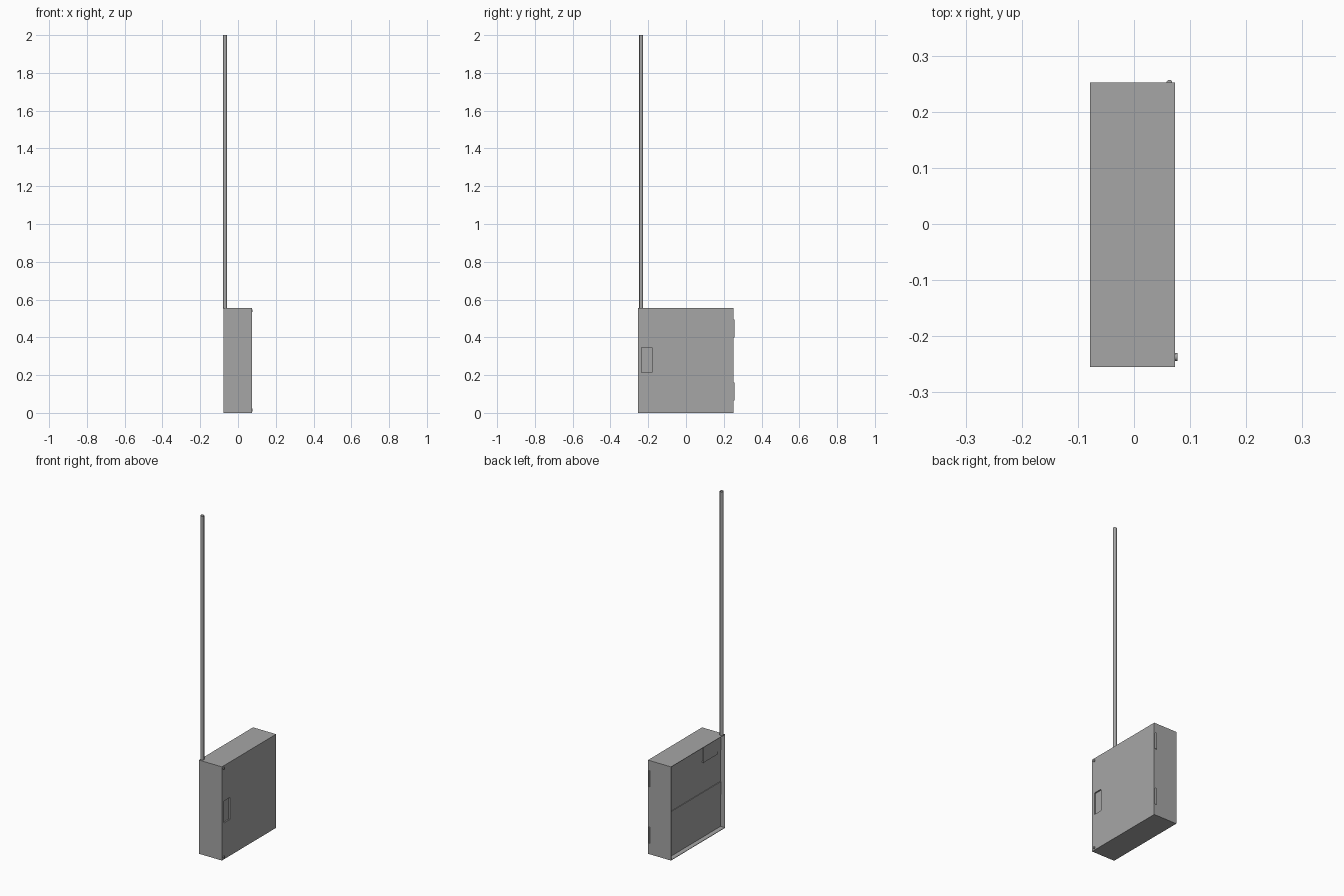
import bpy, bmesh, math
from mathutils import Vector, Matrix

old = bpy.data.objects.get("Cube")
if old:
    bpy.data.objects.remove(old, do_unlink=True)

# Material
steel = bpy.data.materials.new("grey steel")
steel.use_nodes = True
steel.diffuse_color = (0.38, 0.38, 0.38, 1)
steel.node_tree.nodes["Principled BSDF"].inputs["Base Color"].default_value = steel.diffuse_color


def finish(name, bm):
    mesh = bpy.data.meshes.new(name)
    bm.to_mesh(mesh)
    bm.free()
    mesh.materials.append(steel)
    obj = bpy.data.objects.new(name, mesh)
    bpy.context.scene.collection.objects.link(obj)
    return obj


def box_mesh(lo, hi):
    lo, hi = Vector(lo), Vector(hi)
    bm = bmesh.new()
    place = Matrix.Translation((lo + hi) / 2) @ Matrix.Diagonal((*(hi - lo), 1))
    bmesh.ops.create_cube(bm, size=1, matrix=place)
    return bm


def box(name, lo, hi):
    return finish(name, box_mesh(lo, hi))


def cylinder(name, centre, radius, length, axis="Z", sides=16, caps=True):
    turn = Matrix.Rotation(math.pi / 2, 4, "Y") if axis == "X" else Matrix()
    bm = bmesh.new()
    bmesh.ops.create_cone(bm, cap_ends=caps, segments=sides, radius1=radius,
                          radius2=radius, depth=length,
                          matrix=Matrix.Translation(centre) @ turn)
    for f in bm.faces:
        f.smooth = len(f.verts) == 4
    for e in bm.edges:
        e.smooth = not any(len(f.verts) > 4 for f in e.link_faces)
    return finish(name, bm)


LEFT, SEAM, DOOR = -0.078, 0.063, 0.073
FRONT, BACK, TOP = -0.255, 0.252, 0.555
PANEL = LEFT + 0.028

# Cabinet with a shallow recess on its mounting side
bm = box_mesh((LEFT, FRONT, 0), (SEAM, BACK, TOP))
side = min(bm.faces, key=lambda f: f.calc_center_median().x)
bmesh.ops.inset_region(bm, faces=[side], thickness=0.004)
inner = bmesh.ops.extrude_discrete_faces(bm, faces=[side])["faces"][0]
bmesh.ops.translate(bm, verts=inner.verts, vec=(PANEL - LEFT, 0, 0))
finish("cabinet", bm)

# Door with a recessed pull
door = box("door", (SEAM, FRONT, 0), (DOOR, BACK, TOP))
cutter = box("pull_cutter", (DOOR - 0.008, -0.235, 0.215), (DOOR + 0.02, -0.18, 0.345))
cutter.hide_render = True
cutter.hide_viewport = True
cut = door.modifiers.new("pull", "BOOLEAN")
cut.operation = "DIFFERENCE"
cut.solver = "EXACT"
cut.object = cutter

# Mounting strips inside the recess
for name, low, high in (("upper_strip", 0.458, 0.55), ("middle_strip", 0.193, 0.27)):
    box(name, (PANEL - 0.004, FRONT + 0.004, low), (PANEL, BACK - 0.004, high))
box("mounting_plate", (PANEL - 0.008, -0.21, 0.447), (PANEL, -0.08, 0.55))

# Hinges and door screws
for place, hinge_z, screw_z in (("lower", 0.113, 0.015), ("upper", 0.447, 0.54)):
    cylinder(place + "_hinge", (SEAM, BACK, hinge_z), 0.005, 0.096)
    cylinder(place + "_screw", (DOOR + 0.002, -0.237, screw_z), 0.007, 0.005, "X")

# Open pole rising from the cabinet
cylinder("pole", (-0.068, -0.237, (TOP - 0.003 + 2) / 2), 0.0105, 2 - TOP + 0.003,
         sides=12, caps=False)
